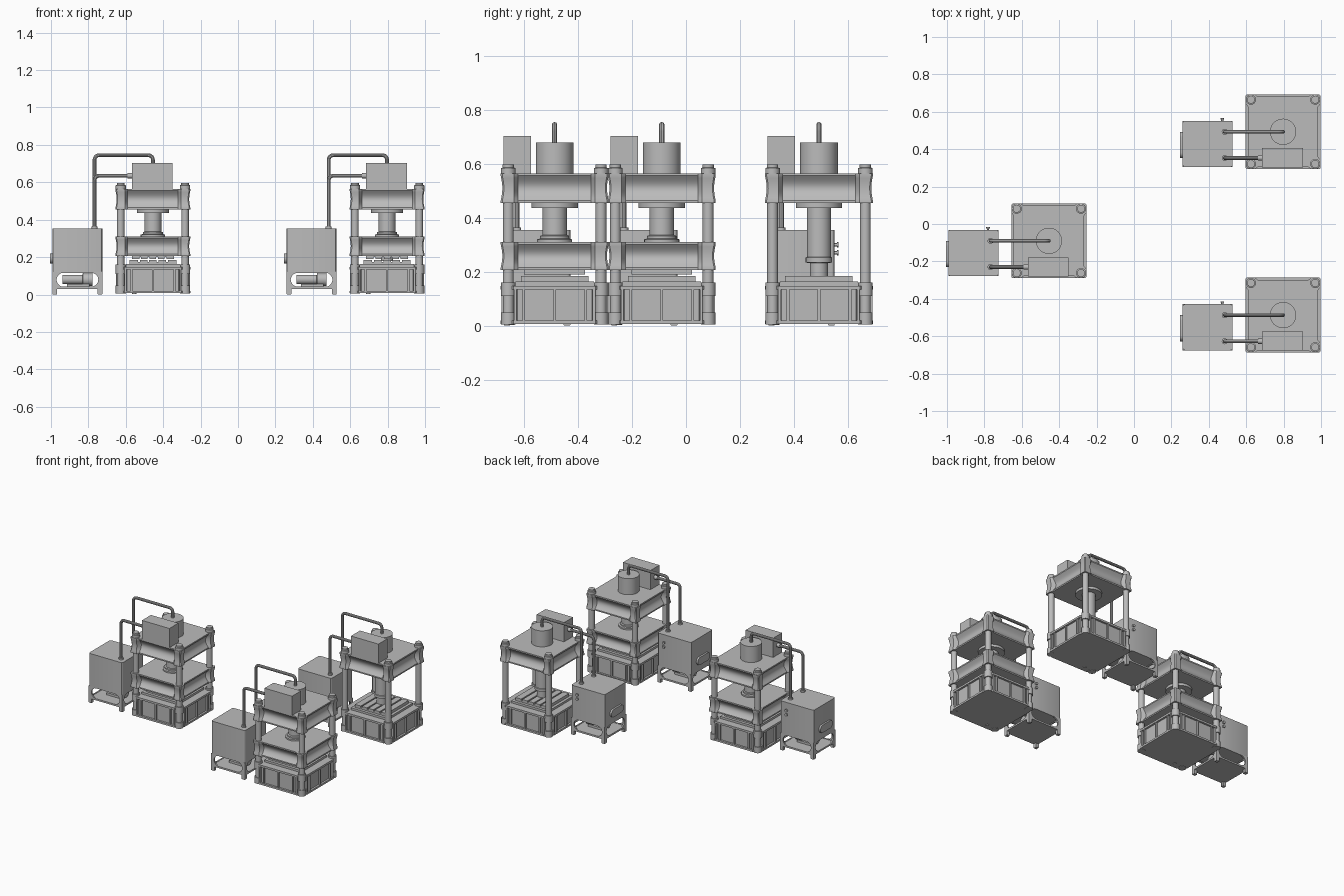
import bpy
import bmesh
from math import sin, cos, pi
from mathutils import Vector, Matrix

if "Cube" in bpy.data.objects:
    bpy.data.objects.remove(bpy.data.objects["Cube"], do_unlink=True)

steel = bpy.data.materials.new("machine_grey")
steel.use_nodes = True
GREY = (0.5, 0.5, 0.5, 1)
steel.diffuse_color = GREY
steel.node_tree.nodes["Principled BSDF"].inputs["Base Color"].default_value = GREY

parts = []
origin = Vector((0, 0, 0))


def add(name, mesh):
    mesh.materials.clear()
    mesh.materials.append(steel)
    ob = bpy.data.objects.new(name, mesh)
    ob.location = origin
    bpy.context.collection.objects.link(ob)
    parts.append(ob)
    return ob


def from_bm(name, bm):
    bmesh.ops.recalc_face_normals(bm, faces=bm.faces)
    mesh = bpy.data.meshes.new(name)
    bm.to_mesh(mesh)
    bm.free()
    return add(name, mesh)


def box(name, x, y, z, bevel=0):
    """Box from (min, max) pairs, with optional rounded upright edges."""
    bm = bmesh.new()
    bmesh.ops.create_cube(bm, size=1)
    for v in bm.verts:
        v.co = [p[0] + (c + 0.5) * (p[1] - p[0]) for c, p in zip(v.co, (x, y, z))]
    if bevel:
        upright = [e for e in bm.edges if abs(e.verts[0].co.z - e.verts[1].co.z) > 1e-4]
        bmesh.ops.bevel(bm, geom=upright, offset=bevel, segments=3, affect='EDGES', profile=0.5)
    return from_bm(name, bm)


def slab(name, half, z0, z1):
    return box(name, (-half, half), (-half, half), (z0, z1))


def loft(name, rings):
    """Closed solid through a list of equal-length point rings."""
    bm = bmesh.new()
    loops = [[bm.verts.new(p) for p in ring] for ring in rings]
    n = len(loops[0])
    for a, b in zip(loops, loops[1:]):
        for i in range(n):
            j = (i + 1) % n
            bm.faces.new((a[i], a[j], b[j], b[i]))
    bm.faces.new(loops[0])
    bm.faces.new(loops[-1])
    return from_bm(name, bm)


def turned(name, steps, x=0, y=0, sides=32, axis='Z', at=(0, 0)):
    """Stepped cylinder from (radius, position) pairs along Z, X or Y."""
    rings = [[(r * cos(2 * pi * i / sides), r * sin(2 * pi * i / sides), h)
              for i in range(sides)] for r, h in steps]
    ob = loft(name, rings)
    if axis == 'Z':
        ob.data.transform(Matrix.Translation((x, y, 0)))
    elif axis == 'X':
        ob.data.transform(Matrix.Translation((0, *at)) @ Matrix.Rotation(pi / 2, 4, 'Y'))
    else:
        ob.data.transform(Matrix.Translation((at[0], 0, at[1])) @ Matrix.Rotation(-pi / 2, 4, 'X'))
    return ob


def rod(name, r, z0, z1, x=0, y=0, sides=32):
    return turned(name, [(r, z0), (r, z1)], x, y, sides)


def curve_mesh(name, splines, matrix=None, cyclic=True, **settings):
    """Mesh made from poly splines with curve extrusion or bevel."""
    cu = bpy.data.curves.new(name, 'CURVE')
    for key, value in settings.items():
        setattr(cu, key, value)
    for pts in splines:
        sp = cu.splines.new('POLY')
        sp.points.add(len(pts) - 1)
        for p, co in zip(sp.points, pts):
            p.co = (*co, 1) if len(co) == 3 else (*co, 0, 1)
        sp.use_cyclic_u = cyclic
    tmp = bpy.data.objects.new(name, cu)
    bpy.context.collection.objects.link(tmp)
    bpy.context.view_layer.update()
    mesh = bpy.data.meshes.new_from_object(tmp.evaluated_get(bpy.context.evaluated_depsgraph_get()))
    bpy.data.objects.remove(tmp, do_unlink=True)
    bpy.data.curves.remove(cu)
    if matrix:
        mesh.transform(matrix)
    return add(name, mesh)


def pipe(name, corners, r=0.01, bend=0.025):
    pts = [Vector(c) for c in corners]
    path = [pts[0]]
    for a, b, c in zip(pts, pts[1:], pts[2:]):
        p, q = b + (a - b).normalized() * bend, b + (c - b).normalized() * bend
        centre = p + q - b
        for i in range(7):
            t = i * pi / 12
            path.append(centre + (p - centre) * cos(t) + (q - centre) * sin(t))
    path.append(pts[-1])
    curve_mesh(name, [path], None, False, dimensions='3D', bevel_depth=r,
               bevel_resolution=3, use_fill_caps=True)


def stadium(half, low, high, steps=10):
    r, mid = (high - low) / 2, (high + low) / 2
    return [(s * (half - r) + r * cos(a + i * pi / steps), mid + r * sin(a + i * pi / steps))
            for s, a in ((1, -pi / 2), (-1, pi / 2)) for i in range(steps + 1)]


def beam_ring(h, recess, z):
    """Square plan with each side stepped in between the corner blocks."""
    side = [(-h, -h + 0.006), (-h + 0.006, -h), (-0.15, -h), (-0.135, -h + recess),
            (0.135, -h + recess), (0.15, -h)]
    turns = ((1, 0), (0, 1), (-1, 0), (0, -1))
    return [(c * x - s * y, s * x + c * y, z) for c, s in turns for x, y in side]


def beam(name, z0, z1):
    lip = 0.009
    rings = [beam_ring(0.2, 0.012, z0)]
    for i in range(11):
        d = sin(pi * i / 10)
        rings.append(beam_ring(0.2 - 0.006 * d, 0.012 + 0.018 * d,
                               z0 + lip + (z1 - z0 - 2 * lip) * i / 10))
    rings.append(beam_ring(0.2, 0.012, z1))
    loft(name, rings)


def base_plate(name, half, z0, z1):
    k = half - 0.048
    plan = [(half, k), (k, half), (-k, half), (-half, k),
            (-half, -k), (-k, -half), (k, -half), (half, -k)]
    loft(name, [[(x, y, z) for x, y in plan] for z in (z0, z1)])


def t_slot_plate(name, half, z0, z1, slots_up):
    """Die plate with slots running front to back on one face."""
    mid = (z0 + z1) / 2
    slab(name, half, *((z0, mid) if slots_up else (mid, z1)))
    w = half * 2 / 5
    for i in range(5):
        x = -half + i * w
        box(name + "_bar", (x + (0.005 if i else 0), x + w - (0.005 if i < 4 else 0)),
            (-half, half), (mid, z1) if slots_up else (z0, mid))


def press(has_slide):
    # ribbed base
    base_plate("base_floor", 0.2, 0.007, 0.02)
    base_plate("base_core", 0.186, 0.02, 0.135)
    base_plate("base_top", 0.2, 0.134, 0.148)
    for x in (-0.146, -0.115, 0, 0.115, 0.146):
        box("base_rib", (x - 0.005, x + 0.005), (-0.198, 0.198), (0.015, 0.14))
        box("base_rib", (-0.198, 0.198), (x - 0.005, x + 0.005), (0.015, 0.14))
    rod("base_plug", 0.012, 0.003, 0.01, -0.1, -0.16, 16)
    # four columns with nuts
    for x in (-0.172, 0.172):
        for y in (-0.172, 0.172):
            rod("column", 0.02, 0.01, 0.58, x, y, 24)
            for z0, z1 in ((0.005, 0.048), (0.11, 0.16)):
                rod("column_collar", 0.027, z0, z1, x, y, 24)
            turned("column_nut", [(0.027, 0.56), (0.027, 0.584), (0.021, 0.586), (0.021, 0.597)], x, y, 24)
    # crown, cylinder and bolster
    beam("crown", 0.455, 0.565)
    rod("cylinder", 0.07, 0.56, 0.68, sides=48)
    rod("cylinder_flange", 0.086, 0.437, 0.457, sides=48)
    slab("bolster", 0.145, 0.145, 0.163)
    t_slot_plate("lower_die_plate", 0.125, 0.162, 0.184, True)
    if has_slide:
        beam("slide", 0.207, 0.31)
        t_slot_plate("upper_die_plate", 0.113, 0.19, 0.212, False)
        turned("ram", [(0.065, 0.305), (0.065, 0.32), (0.054, 0.323), (0.054, 0.333),
                       (0.045, 0.336), (0.045, 0.445)])
    else:
        turned("ram", [(0.033, 0.18), (0.033, 0.232), (0.049, 0.234), (0.049, 0.252),
                       (0.045, 0.254), (0.045, 0.445)])
    box("control_box", (-0.112, 0.106), (-0.19, -0.088), (0.56, 0.703))


def power_unit():
    x0, x1, y0, y1 = -0.537, -0.27, -0.188, 0.058
    xm, ym = (x0 + x1) / 2, (y0 + y1) / 2
    box("oil_tank", (x0, x1), (y0, y1), (0.12, 0.354), 0.012)
    # skirt panels with legs and rounded openings
    for side, half, spots in ((False, (x1 - x0) / 2, (y0 + 0.005, y1 - 0.005)),
                              (True, (y1 - y0) / 2, (x0 + 0.005, x1 - 0.005))):
        foot = half - 0.025
        outer = [(-half, 0.002), (-foot, 0.002), (-foot, 0.03), (foot, 0.03), (foot, 0.002),
                 (half, 0.002), (half, 0.122), (-half, 0.122)]
        hole = stadium(half - 0.022, 0.042, 0.116)
        for s in spots:
            m = Matrix.Translation((s, ym, 0) if side else (xm, s, 0))
            if side:
                m = m @ Matrix.Rotation(pi / 2, 4, 'Z')
            curve_mesh("tank_skirt", [outer, hole], m @ Matrix.Rotation(pi / 2, 4, 'X'),
                       dimensions='2D', fill_mode='BOTH', extrude=0.005)
    for x in (x0 + 0.012, x1 - 0.012):
        for y in (y0 + 0.012, y1 - 0.012):
            box("tank_foot", (x - 0.011, x + 0.011), (y - 0.011, y + 0.011), (0, 0.04))
    box("skirt_floor", (x0 + 0.005, x1 - 0.005), (y0 + 0.005, y1 - 0.005), (0.03, 0.04))
    # pump set inside the skirt
    turned("pump_motor", [(0.025, -0.483), (0.025, -0.376), (0.034, -0.375), (0.034, -0.323)],
           sides=24, axis='X', at=(ym, 0.08))
    box("pump_mount", (-0.46, -0.34), (ym - 0.03, ym + 0.03), (0.038, 0.056))
    # side cover and valves
    m = Matrix.Translation((x0 - 0.005, -0.07, 0)) @ Matrix.Rotation(pi / 2, 4, 'Z') @ Matrix.Rotation(pi / 2, 4, 'X')
    curve_mesh("side_cover", [stadium(0.07, 0.165, 0.22)], m, dimensions='2D',
               fill_mode='BOTH', extrude=0.008)
    for z in (0.27, 0.3):
        turned("valve", [(0.006, 0.05), (0.006, 0.066), (0.01, 0.066), (0.01, 0.073)],
               sides=12, axis='Y', at=(-0.325, z))
    # oil pipes
    px = -0.312
    pipe("main_pipe", [(px, 0, 0.35), (px, 0, 0.745), (0, 0, 0.745), (0, 0, 0.67)])
    pipe("valve_pipe", [(px, -0.14, 0.35), (px, -0.14, 0.635), (-0.1, -0.14, 0.635)])
    for y in (0, -0.14):
        rod("pipe_flange", 0.016, 0.352, 0.364, px, y, 16)
    turned("pipe_coupling", [(0.014, -0.135), (0.014, -0.11)], sides=16, axis='X', at=(-0.14, 0.635))


# three machines, one with its slide removed
for x, y, has_slide in ((-0.455, -0.09, True), (0.797, -0.487, True), (0.797, 0.493, False)):
    origin = Vector((x, y, 0))
    press(has_slide)
    power_unit()

bpy.ops.object.select_all(action='DESELECT')
for ob in parts:
    ob.select_set(True)
bpy.context.view_layer.objects.active = parts[0]
bpy.ops.object.shade_smooth_by_angle(angle=pi / 6)
